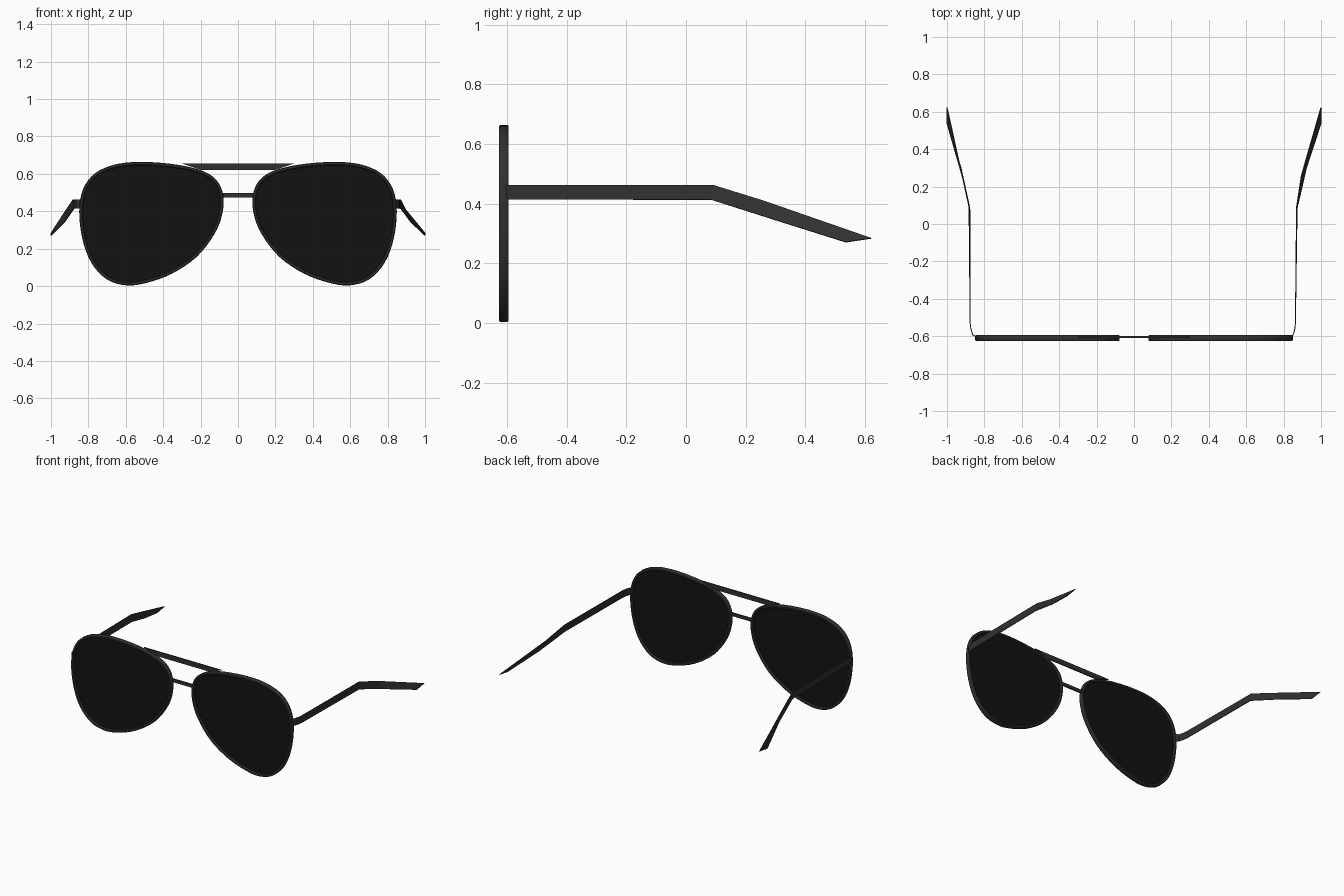
import bpy, bmesh, math
from mathutils import Vector

if "Cube" in bpy.data.objects:
    bpy.data.objects.remove(bpy.data.objects["Cube"])

Y = -0.61  # plane of the lenses


def material(name, v):
    m = bpy.data.materials.new(name)
    m.diffuse_color = (v, v, v, 1)
    m.use_nodes = True
    m.node_tree.nodes["Principled BSDF"].inputs["Base Color"].default_value = m.diffuse_color
    return m


FRAME = material("dark_frame", 0.03)
GLASS = material("dark_glass", 0.006)


def make(name, verts, faces, mat, smooth=False):
    me = bpy.data.meshes.new(name)
    me.from_pydata(verts, [], faces)
    bm = bmesh.new()
    bm.from_mesh(me)
    bmesh.ops.recalc_face_normals(bm, faces=bm.faces)
    bm.to_mesh(me)
    bm.free()
    ob = bpy.data.objects.new(name, me)
    bpy.context.collection.objects.link(ob)
    me.materials.append(mat)
    if smooth:
        bpy.ops.object.select_all(action='DESELECT')
        ob.select_set(True)
        bpy.context.view_layer.objects.active = ob
        bpy.ops.object.shade_smooth_by_angle(angle=math.radians(40))
    return ob


def closed_spline(pts, steps):
    """Catmull-Rom curve through a closed loop of 2D points."""
    p = [Vector(q) for q in pts]
    n, out = len(p), []
    for i in range(n):
        a, b, c, d = (p[(i + k) % n] for k in (-1, 0, 1, 2))
        for s in range(steps):
            t = s / steps
            out.append(0.5 * (2 * b + (c - a) * t + (2 * a - 5 * b + 4 * c - d) * t * t
                              + (3 * b - a - 3 * c + d) * t ** 3))
    return out


# Aviator outline (x, z), outer edge of the right rim
OUTLINE = [(.505, .664), (.33, .65), (.195, .618), (.115, .567), (.079, .485), (.084, .385),
           (.126, .278), (.222, .155), (.356, .065), (.49, .017), (.596, .004), (.70, .035),
           (.783, .123), (.832, .25), (.849, .40), (.828, .52), (.762, .605), (.65, .652)]
loop = closed_spline(OUTLINE, 4)
N = len(loop)
normals = []
for i in range(N):
    t = (loop[(i + 1) % N] - loop[i - 1]).normalized()
    normals.append(Vector((-t.y, t.x)))  # points into the lens

# Rounded rim section: (inward offset, depth)
SECTION = [(0, -.011), (.004, -.016), (.014, -.016), (.018, -.011),
           (.018, .011), (.014, .016), (.004, .016), (0, .011)]
K = len(SECTION)

for side, sx in (("right", 1), ("left", -1)):
    # Rim
    verts = []
    for p, n in zip(loop, normals):
        for o, d in SECTION:
            q = p + n * o
            verts.append((sx * q.x, Y + d, q.y))
    faces = [(i * K + j, i * K + (j + 1) % K, (i + 1) % N * K + (j + 1) % K, (i + 1) % N * K + j)
             for i in range(N) for j in range(K)]
    make("rim_" + side, verts, faces, FRAME, True)

    # Lens: thin flat plate
    verts = []
    for d in (-.004, .004):
        for p, n in zip(loop, normals):
            q = p + n * .012
            verts.append((sx * q.x, Y + d, q.y))
    faces = [tuple(range(N)), tuple(range(N, 2 * N))]
    faces += [(i, (i + 1) % N, N + (i + 1) % N, N + i) for i in range(N)]
    make("lens_" + side, verts, faces, GLASS)


def ribbon(name, top, bottom):
    """Thin strip between an upper and a lower edge."""
    n = len(top)
    ob = make(name, top + bottom, [(i, i + 1, n + i + 1, n + i) for i in range(n - 1)], FRAME)
    mod = ob.modifiers.new("thickness", 'SOLIDIFY')
    mod.thickness = .005
    mod.offset = 0


# Temples: straight arm, then ear piece bent down and outwards
def temple(name, front, top_end, bottom_end):
    ribbon(name, [(x, y, .463) for x, y in front] + top_end,
           [(x, y, .414) for x, y in front] + bottom_end)


temple("temple_right", [(.843, -.603), (.853, -.588), (.860, -.56), (.863, -.53)],
       [(.869, .09, .463), (.895, .26, .41), (.999, .622, .284)],
       [(.872, .085, .413), (.922, .30, .345), (.999, .535, .271)])
temple("temple_left", [(-.843, -.603), (-.863, -.592), (-.872, -.56), (-.876, -.53)],
       [(-.882, .09, .463), (-.917, .25, .41), (-.999, .622, .284)],
       [(-.878, .085, .413), (-.925, .30, .345), (-.999, .535, .271)])


# Bars joining the lenses
def bar(name, half_top, half_bottom, z0, z1):
    y0, y1 = Y + .001, Y + .010
    prof = [(-half_bottom, z0), (half_bottom, z0), (half_top, z1), (-half_top, z1)]
    verts = [(x, y, z) for y in (y0, y1) for x, z in prof]
    faces = [(0, 1, 2, 3), (4, 5, 6, 7)] + [(i, (i + 1) % 4, 4 + (i + 1) % 4, 4 + i) for i in range(4)]
    make(name, verts, faces, FRAME)


bar("brow_bar", .30, .20, .622, .655)
bar("nose_bridge", .085, .085, .474, .497)
